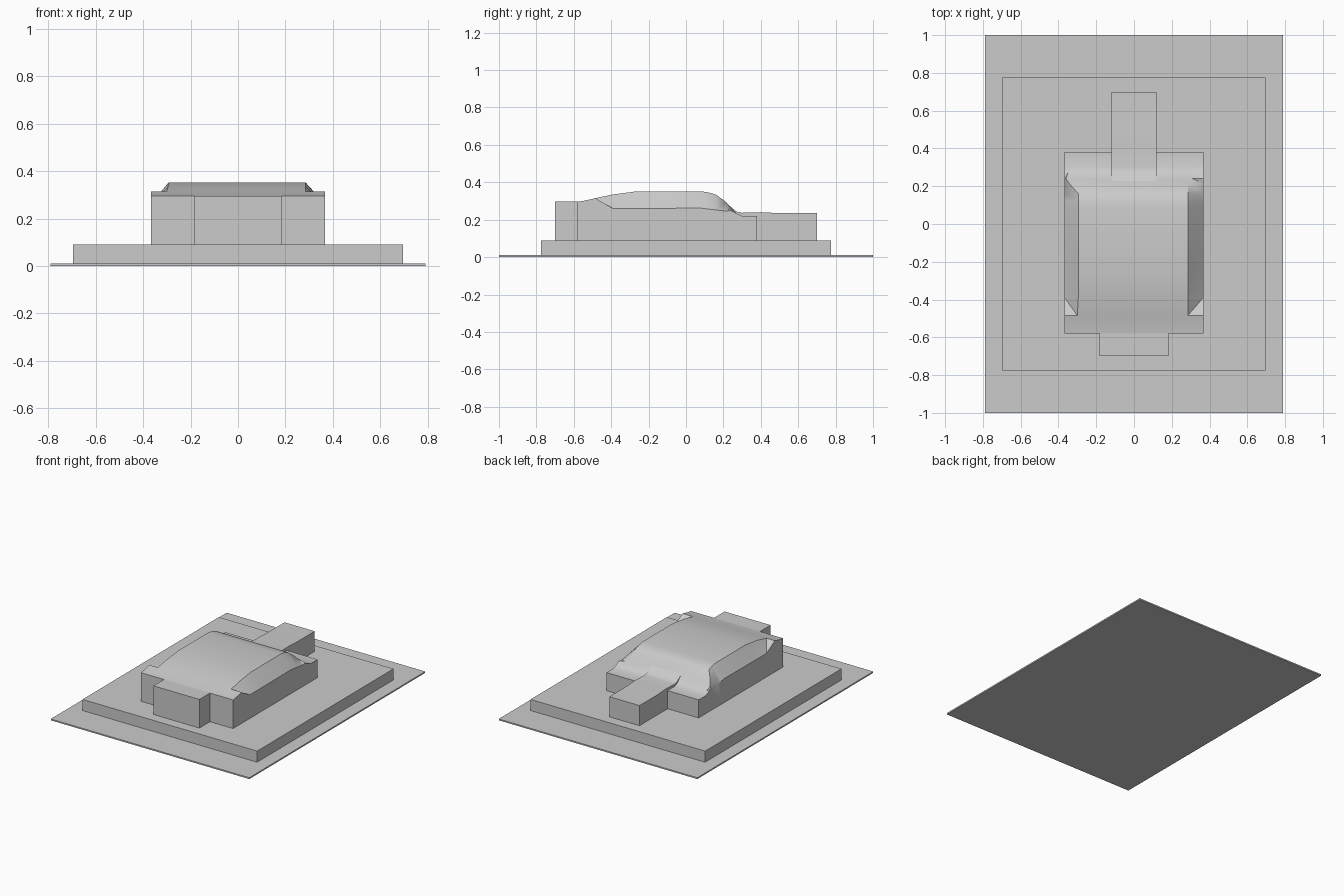
import bpy
import bmesh
from math import radians

cube = bpy.data.objects.get("Cube")
if cube:
    bpy.data.objects.remove(cube)

grey = bpy.data.materials.new("plain grey")
grey.use_nodes = True
GREY = (0.6, 0.6, 0.6, 1)
grey.diffuse_color = GREY
grey.node_tree.nodes["Principled BSDF"].inputs["Base Color"].default_value = GREY


def finish(name, bm, smooth=False):
    bmesh.ops.recalc_face_normals(bm, faces=bm.faces)
    mesh = bpy.data.meshes.new(name)
    bm.to_mesh(mesh)
    bm.free()
    obj = bpy.data.objects.new(name, mesh)
    bpy.context.collection.objects.link(obj)
    mesh.materials.append(grey)
    if smooth:
        bpy.ops.object.select_all(action="DESELECT")
        bpy.context.view_layer.objects.active = obj
        obj.select_set(True)
        bpy.ops.object.shade_smooth_by_angle(angle=radians(35))
    return obj


def extrude_x(name, half_width, profile, smooth=False):
    """Extrude a (y, z) outline symmetrically across x."""
    bm = bmesh.new()
    face = bm.faces.new([bm.verts.new((-half_width, y, z)) for y, z in profile])
    moved = bmesh.ops.extrude_face_region(bm, geom=[face])["geom"]
    verts = [v for v in moved if isinstance(v, bmesh.types.BMVert)]
    bmesh.ops.translate(bm, vec=(2 * half_width, 0, 0), verts=verts)
    return finish(name, bm, smooth)


def block(name, half_width, y0, y1, z0, z1):
    return extrude_x(name, half_width, [(y0, z0), (y1, z0), (y1, z1), (y0, z1)])


# Ground sheet, terrace and front porch
block("ground_sheet", 0.79, -1, 1, 0, 0.01)
block("terrace", 0.695, -0.775, 0.775, 0.005, 0.09)
block("front_porch", 0.183, -0.70, -0.57, 0.08, 0.296)

# Rear wing, with a short flare running up into the curved roof
extrude_x("rear_wing", 0.12, [
    (0.2, 0.08), (0.7, 0.08), (0.7, 0.235), (0.5, 0.235), (0.4, 0.24),
    (0.3, 0.237), (0.27, 0.244), (0.2, 0.302)], True)

# Main hall: roof stations as y, roof height, eave height, left and right crest x
W, BASE = 0.367, 0.08
stations = [
    (-0.58, 0.296, 0.296, 0.285, 0.30),
    (-0.54, 0.302, 0.302, 0.285, 0.30),
    (-0.485, 0.315, 0.315, 0.285, 0.30),
    (-0.39, 0.335, 0.26, 0.285, 0.295),
    (-0.26, 0.352, 0.26, 0.285, 0.293),
    (0.08, 0.352, 0.262, 0.285, 0.293),
    (0.12, 0.346, 0.257, 0.285, 0.293),
    (0.16, 0.334, 0.252, 0.285, 0.295),
    (0.215, 0.294, 0.246, 0.285, 0.343),
    (0.24, 0.264, 0.25, 0.31, 0.36),
    (0.27, 0.233, 0.233, 0.31, 0.35),
    (0.30, 0.22, 0.22, 0.31, 0.35),
    (0.38, 0.22, 0.22, 0.31, 0.35),
]
bm = bmesh.new()
rings = []
for y, roof, eave, left, right in stations:
    section = [(-W, BASE), (-W, eave), (-right, roof), (left, roof), (W, eave), (W, BASE)]
    rings.append([bm.verts.new((x, y, z)) for x, z in section])
for i, (a, b) in enumerate(zip(rings, rings[1:])):
    for j in range(6):
        k = (j + 1) % 6
        quad = [a[j], a[k], b[k], b[j]]
        if j in (1, 3):
            # Fold the warped shoulder panels along the crest lines
            across = j == 1 if i < 7 else j == 3
            if across:
                bm.faces.new([a[j], a[k], b[j]])
                bm.faces.new([a[k], b[k], b[j]])
            else:
                bm.faces.new([a[j], a[k], b[k]])
                bm.faces.new([a[j], b[k], b[j]])
        else:
            bm.faces.new(quad)
bm.faces.new(rings[0])
bm.faces.new(rings[-1])
finish("main_hall", bm, True)
